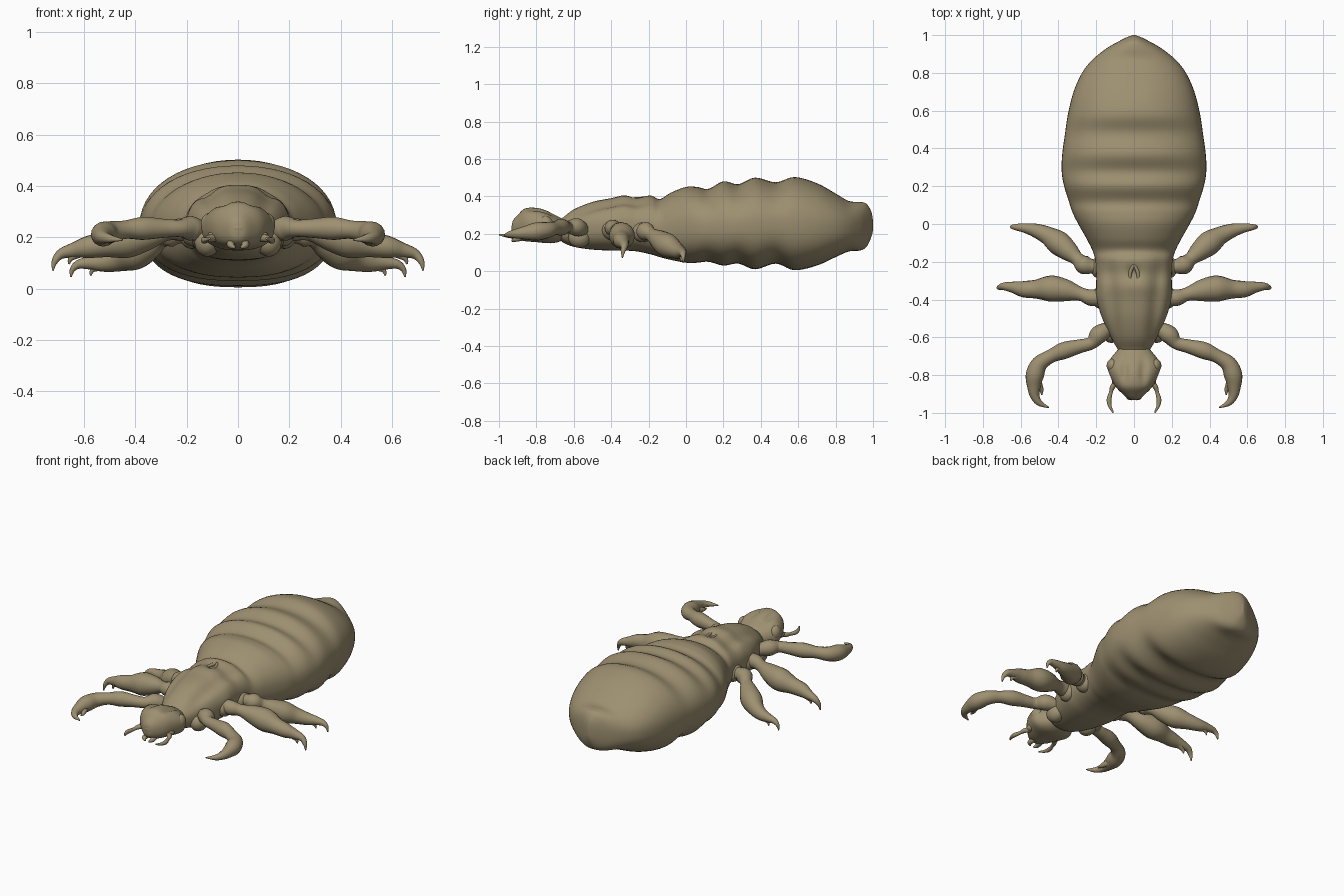
import bpy, bmesh, math
from mathutils import Vector, Matrix

cube = bpy.data.objects.get("Cube")
if cube:
    bpy.data.objects.remove(cube, do_unlink=True)

shell = bpy.data.materials.new("olive tan shell")
shell.use_nodes = True
shell.diffuse_color = (0.34, 0.28, 0.165, 1)
bsdf = shell.node_tree.nodes["Principled BSDF"]
bsdf.inputs["Base Color"].default_value = shell.diffuse_color
bsdf.inputs["Roughness"].default_value = 0.7


def smooth_path(stations, steps):
    """Catmull-Rom interpolation through tuples of any length."""
    pts = [Vector(s) for s in stations]
    pts = [pts[0]] + pts + [pts[-1]]
    out = []
    for a, b, c, d in zip(pts, pts[1:], pts[2:], pts[3:]):
        for k in range(steps):
            t = k / steps
            out.append(b + (c - a) * (t / 2)
                       + (a * 2 - b * 5 + c * 4 - d) * (t * t / 2)
                       + (b * 3 - a - c * 3 + d) * (t ** 3 / 2))
    return out + [pts[-1]]


def skin(name, rings, mirror=False):
    """Bridge closed rings of points, cap both ends and shade smooth."""
    bm = bmesh.new()
    loops = [[bm.verts.new(p) for p in ring] for ring in rings]
    for low, high in zip(loops, loops[1:]):
        for i in range(len(low)):
            bm.faces.new((low[i - 1], low[i], high[i], high[i - 1]))
    bm.faces.new(loops[0])
    bm.faces.new(loops[-1])
    return finish(name, bm, mirror)


def finish(name, bm, mirror):
    if mirror:
        copy = bmesh.ops.duplicate(bm, geom=bm.verts[:] + bm.edges[:] + bm.faces[:])
        for v in copy["geom"]:
            if isinstance(v, bmesh.types.BMVert):
                v.co.x = -v.co.x
    bmesh.ops.recalc_face_normals(bm, faces=bm.faces)
    for f in bm.faces:
        f.smooth = True
    mesh = bpy.data.meshes.new(name)
    bm.to_mesh(mesh)
    bm.free()
    mesh.materials.append(shell)
    obj = bpy.data.objects.new(name, mesh)
    bpy.context.collection.objects.link(obj)
    return obj


def hull(name, stations, upper, lower, carve, steps=5, sides=56):
    """Loft along y from (y, half width, bottom, top), squarer below than above."""
    rings = []
    for y, w, low, high in smooth_path(stations, steps):
        ring = []
        for i in range(sides):
            a = math.tau * i / sides
            c, s = math.cos(a), math.sin(a)
            power = upper if s > 0 else lower
            x = w * math.copysign(abs(c) ** (2 / power), c)
            z = (low + high) / 2 + (high - low) / 2 * math.copysign(abs(s) ** (2 / power), s)
            if s > 0:
                z -= carve(x, y) * s
            ring.append((x, y, z))
        rings.append(ring)
    return skin(name, rings)


def limb(name, stations, steps=6, sides=16):
    """Mirrored round tube through (x, y, z, radius)."""
    path = smooth_path(stations, steps)
    centres = [p.to_3d() for p in path]
    side, rings = None, []
    for i, p in enumerate(path):
        along = (centres[min(i + 1, len(path) - 1)] - centres[max(i - 1, 0)]).normalized()
        side = along.orthogonal() if side is None else side - along * side.dot(along)
        side.normalize()
        other = along.cross(side)
        r = max(p[3], 0.002)
        rings.append([centres[i] + (side * math.cos(math.tau * k / sides)
                      + other * math.sin(math.tau * k / sides)) * r for k in range(sides)])
    return skin(name, rings, mirror=True)


def blob(name, centre, size, mirror=True):
    bm = bmesh.new()
    bmesh.ops.create_uvsphere(bm, u_segments=24, v_segments=14, radius=1,
                              matrix=Matrix.Translation(centre) @ Matrix.Diagonal((*size, 1)))
    return finish(name, bm, mirror)


def thorax_grooves(x, y):
    """Paired lengthwise furrows beside the raised back plate, and a central pit."""
    window = math.exp(-((y + 0.42) / 0.22) ** 4)
    furrow = math.exp(-((abs(x) - 0.125 - 0.08 * (y + 0.3)) / 0.035) ** 2)
    pit = math.exp(-(x / 0.02) ** 2 - ((y + 0.26) / 0.035) ** 2)
    return 0.026 * window * furrow + 0.025 * pit


def forehead_hollows(x, y):
    """Shallow dents either side of the forehead ridge."""
    return 0.018 * math.exp(-((abs(x) - 0.05) / 0.02) ** 2 - ((y + 0.78) / 0.06) ** 2)


# Body: narrow thorax swelling into a ridged abdomen
hull("thorax_and_abdomen", [
    (-.7, .06, .19, .26), (-.66, .088, .155, .285), (-.6, .122, .13, .33),
    (-.5, .168, .115, .37), (-.4, .198, .11, .39), (-.33, .2, .11, .405),
    (-.26, .2, .105, .395), (-.19, .205, .09, .405), (-.14, .22, .075, .385),
    (-.08, .25, .06, .42), (0, .295, .045, .45), (.06, .325, .045, .45),
    (.12, .345, .05, .44), (.2, .37, .03, .48), (.28, .383, .04, .465),
    (.37, .38, .01, .5), (.48, .365, .04, .475), (.58, .35, .005, .503),
    (.7, .32, .03, .47), (.8, .275, .075, .415), (.87, .22, .105, .375),
    (.93, .145, .11, .37), (.965, .085, .13, .36), (.99, .035, .18, .32),
    (1, .005, .22, .27)], 2.1, 2.5, thorax_grooves)

# Head with side bulges, eyes and mouthparts
hull("head", [
    (-.63, .06, .18, .26), (-.67, .09, .16, .285), (-.71, .122, .15, .305),
    (-.75, .142, .15, .325), (-.8, .128, .155, .338), (-.86, .098, .16, .335),
    (-.9, .06, .17, .3), (-.925, .03, .19, .27), (-.932, .005, .22, .24)],
    2.1, 2.4, forehead_hollows)
blob("temple_bulge", (.112, -.75, .25), (.033, .038, .045))
blob("eye", (.098, -.825, .205), (.02, .028, .02))
blob("snout_tip", (0, -.905, .235), (.04, .028, .03), mirror=False)
limb("mouth_hook", [(.025, -.88, .18, .018), (.028, -.915, .17, .014),
                    (.012, -.93, .16, .004)])
limb("antenna", [(.085, -.83, .2, .016), (.112, -.86, .195, .014), (.122, -.89, .19, .01),
                 (.132, -.93, .188, .013), (.127, -.965, .19, .009), (.11, -.998, .195, .004)])

# Raised lip where the thorax meets the abdomen
limb("back_lip", [(.002, -.215, .389, .01), (.018, -.25, .387, .01), (.022, -.285, .386, .008),
                  (.012, -.31, .386, .004)])

# Leg sockets on the thorax flanks
for label, y, x, z in (("front", -.57, .12, .18), ("middle", -.39, .175, .22),
                       ("rear", -.23, .18, .21)):
    blob(label + "_leg_socket", (x, y, z), (.05, .06, .055))

# Front legs: long arms bending forward into a hooked claw
limb("front_leg", [
    (.13, -.55, .22, .035), (.185, -.585, .235, .048), (.225, -.63, .235, .034),
    (.29, -.648, .235, .037), (.37, -.67, .235, .045), (.44, -.7, .23, .036),
    (.5, -.74, .22, .043), (.525, -.8, .212, .048), (.53, -.86, .205, .036),
    (.525, -.91, .2, .025), (.5, -.948, .195, .016), (.45, -.972, .19, .003)])
limb("front_thumb", [(.515, -.83, .2, .025), (.492, -.875, .19, .013), (.488, -.905, .185, .003)])

# Middle legs: straight out with a swollen thigh
limb("middle_leg", [
    (.16, -.39, .23, .042), (.225, -.39, .23, .044), (.28, -.372, .222, .036),
    (.36, -.352, .205, .058), (.44, -.342, .188, .069), (.52, -.345, .172, .05),
    (.585, -.345, .162, .043), (.64, -.335, .15, .03), (.69, -.33, .135, .02),
    (.715, -.337, .105, .012), (.722, -.34, .07, .003)])
limb("middle_thumb", [(.61, -.335, .145, .022), (.65, -.335, .12, .012), (.66, -.335, .095, .003)])

# Rear legs: swept back and lower, with a round knee close to the body
limb("rear_leg", [
    (.17, -.23, .21, .04), (.22, -.225, .215, .038), (.265, -.215, .212, .05),
    (.3, -.185, .195, .036), (.345, -.145, .168, .053), (.4, -.1, .138, .064),
    (.46, -.06, .115, .048), (.52, -.035, .102, .037), (.575, -.022, .1, .026),
    (.62, -.017, .095, .018), (.645, -.015, .075, .011), (.652, -.015, .045, .003)])
limb("rear_thumb", [(.525, -.03, .09, .02), (.565, -.025, .075, .011), (.575, -.025, .05, .003)])
